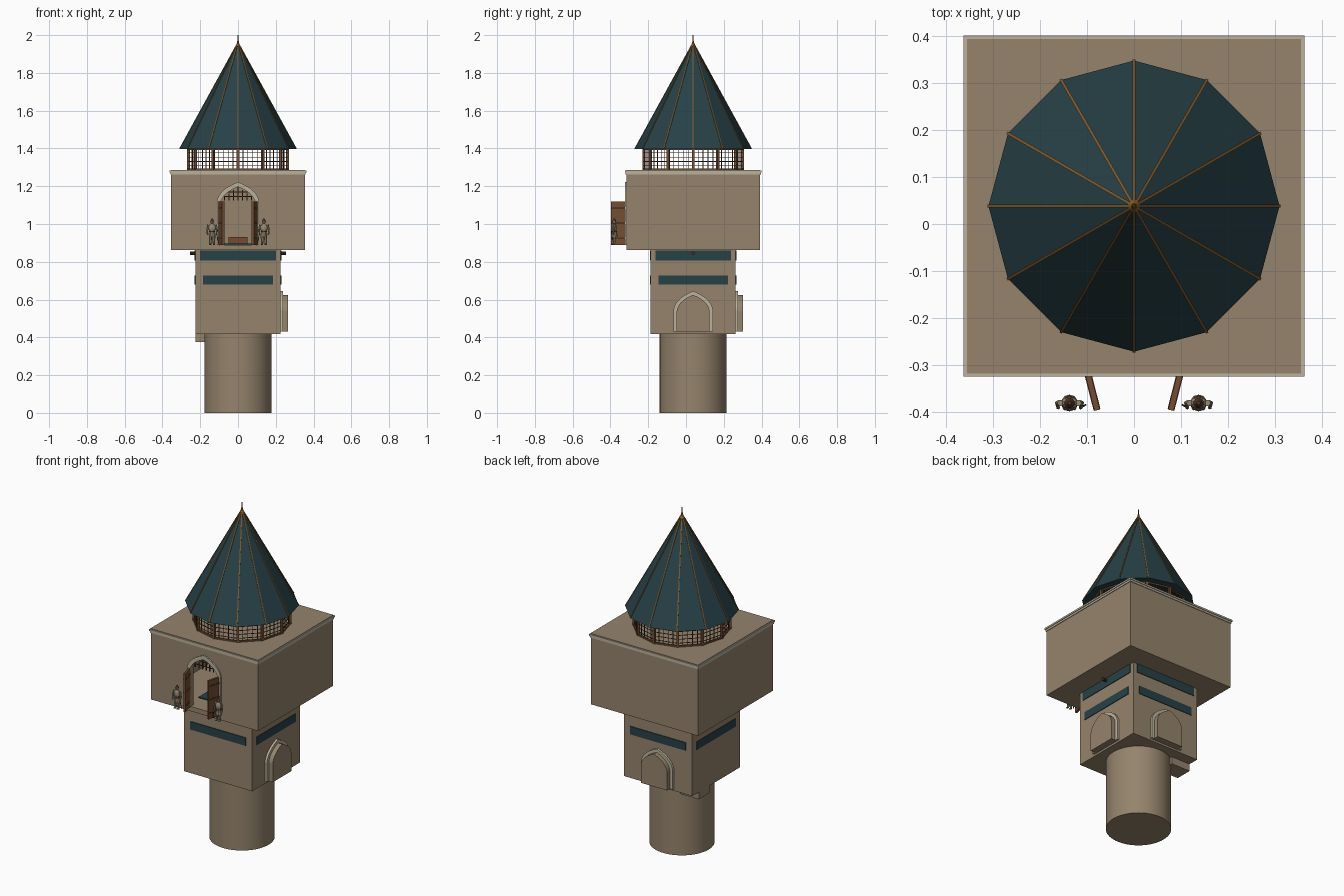
import bpy
import bmesh
from math import pi, cos, sin, atan2, hypot
from mathutils import Matrix, Vector

if "Cube" in bpy.data.objects:
    bpy.data.objects.remove(bpy.data.objects["Cube"], do_unlink=True)

CY = 0.038                                   # tower axis
AXIS = Matrix.Translation((0, CY, 0))


def material(name, rgb):
    m = bpy.data.materials.new(name)
    m.use_nodes = True
    m.diffuse_color = (*rgb, 1)
    bsdf = m.node_tree.nodes["Principled BSDF"]
    bsdf.inputs["Base Color"].default_value = (*rgb, 1)
    bsdf.inputs["Roughness"].default_value = 0.9
    return m


STONE = material("sandstone", (0.30, 0.23, 0.15))
TRIM = material("pale stone", (0.50, 0.45, 0.34))
TEAL = material("dark teal", (0.02, 0.053, 0.063))
WOOD = material("door wood", (0.17, 0.075, 0.032))
DARK = material("dark wood", (0.075, 0.036, 0.018))
GOLD = material("rib bronze", (0.22, 0.105, 0.028))
CLOTH = material("guard cloth", (0.31, 0.25, 0.17))


def finish(name, bm, mat):
    bmesh.ops.recalc_face_normals(bm, faces=bm.faces[:])
    mesh = bpy.data.meshes.new(name)
    bm.to_mesh(mesh)
    bm.free()
    mesh.materials.append(mat)
    ob = bpy.data.objects.new(name, mesh)
    bpy.context.collection.objects.link(ob)
    return ob


def add_box(bm, center, size, mat=Matrix()):
    m = mat @ Matrix.Translation(center) @ Matrix.Diagonal((*size, 1))
    bmesh.ops.create_cube(bm, size=1, matrix=m)


def add_rod(bm, a, b, r1, r2=None, sides=6):
    a, b = Vector(a), Vector(b)
    d = b - a
    m = Matrix.Translation((a + b) / 2) @ d.to_track_quat('Z', 'Y').to_matrix().to_4x4()
    bmesh.ops.create_cone(bm, cap_ends=True, segments=sides, radius1=r1,
                          radius2=r1 if r2 is None else r2, depth=d.length, matrix=m)


def add_ball(bm, center, size):
    m = Matrix.Translation(center) @ Matrix.Diagonal((*size, 1))
    bmesh.ops.create_uvsphere(bm, u_segments=10, v_segments=7, radius=1, matrix=m)


def box(name, x, y, z, mat):
    bm = bmesh.new()
    add_box(bm, [sum(v) / 2 for v in (x, y, z)], [v[1] - v[0] for v in (x, y, z)])
    return finish(name, bm, mat)


def square(name, half, z0, z1, mat):
    return box(name, (-half, half), (CY - half, CY + half), (z0, z1), mat)


def arch(w, base, spring, apex, steps=7):
    """Pointed arch outline, from left foot over the apex to right foot."""
    left = [(-w, base)]
    rise = apex - spring
    for i in range(steps + 1):
        t = i / steps
        c = 2 * t * (1 - t)
        left.append((-w * ((1 - t) ** 2 + 0.92 * c),
                     spring + rise * (0.62 * c + t * t)))
    return left + [(-x, z) for x, z in reversed(left[:-1])]


def wall_prism(name, outline, inner, outer, mat, turn=0):
    """Extrude an outline outward from the front wall, turned about the axis."""
    bm = bmesh.new()
    f = bm.faces.new([bm.verts.new((x, -inner, z)) for x, z in outline])
    r = bmesh.ops.extrude_face_region(bm, geom=[f])
    verts = [v for v in r["geom"] if isinstance(v, bmesh.types.BMVert)]
    bmesh.ops.translate(bm, verts=verts, vec=(0, inner - outer, 0))
    bm.transform(AXIS @ Matrix.Rotation(turn * pi / 2, 4, 'Z'))
    return finish(name, bm, mat)


# Round base and square shaft
bm = bmesh.new()
add_rod(bm, (0, CY, 0), (0, CY, 0.42), 0.177, sides=64)
for f in bm.faces:
    f.smooth = len(f.verts) == 4
finish("round_base", bm, STONE)
square("shaft", 0.225, 0.418, 0.864, STONE)
box("side_corbel", (-0.225, -0.1), (0.10, 0.20), (0.375, 0.42), STONE)

# Tile bands on all four shaft walls
for k in range(4):
    for name, half, z0, z1 in (("upper", 0.2, 0.808, 0.86), ("lower", 0.184, 0.68, 0.728)):
        band = [(-half, z0), (half, z0), (half, z1), (-half, z1)]
        wall_prism(f"{name}_tile_band_{k}", band, 0.224, 0.229, TEAL, k)

# Arched niches on the left and back walls
for k, side in ((1, "left"), (2, "back")):
    outer = arch(0.105, 0.43, 0.545, 0.645)
    inner = arch(0.087, 0.43, 0.54, 0.625)
    wall_prism(f"{side}_niche_trim", outer + inner[::-1], 0.224, 0.238, TRIM, k)
    wall_prism(f"{side}_niche_panel", inner, 0.224, 0.265, STONE, k)

# Cross beam through the shaft
bm = bmesh.new()
add_rod(bm, (-0.253, CY, 0.845), (0.253, CY, 0.845), 0.009, sides=10)
finish("cross_beam", bm, DARK)

# Upper hall with a hollow room and an arched doorway
hall = square("upper_hall", 0.354, 0.862, 1.264, STONE)
room = square("room_cutter", 0.325, 0.89, 1.24, STONE)
door_hole = wall_prism("doorway_cutter", arch(0.092, 0.89, 1.11, 1.197), 0.3, 0.4, STONE)
for cutter in (room, door_hole):
    cutter.hide_render = True
    cutter.hide_set(True)
    cutter.display_type = 'WIRE'
    mod = hall.modifiers.new(cutter.name, 'BOOLEAN')
    mod.operation = 'DIFFERENCE'
    mod.solver = 'EXACT'
    mod.object = cutter
square("cornice_lower", 0.358, 1.262, 1.273, TRIM)
square("cornice_upper", 0.362, 1.273, 1.283, TRIM)
square("deck", 0.355, 1.27, 1.286, STONE)

# Door surround and portcullis
surround = arch(0.112, 0.89, 1.12, 1.222)
opening = arch(0.092, 0.89, 1.11, 1.197)
wall_prism("door_surround", surround + opening[::-1], 0.353, 0.362, TRIM)
bm = bmesh.new()
for i in range(-3, 4):
    x = i * 0.024
    top = 1.197 - abs(x) * 0.75
    add_box(bm, (x, -0.30, (1.125 + top) / 2), (0.005, 0.005, top - 1.125))
for z in (1.145, 1.17):
    add_box(bm, (0, -0.30, z), (0.15, 0.004, 0.004))
finish("portcullis", bm, DARK)

# Open door leaves with straps
for s, side in ((1, "left"), (-1, "right")):
    turn = Matrix.Translation((s * 0.1, -0.322, 0)) @ Matrix.Rotation(-s * 0.25, 4, 'Z')
    leaf, straps = bmesh.new(), bmesh.new()
    add_box(leaf, (-s * 0.003, -0.038, 1.005), (0.012, 0.077, 0.23), turn)
    for z in (0.925, 1.005, 1.085):
        add_box(straps, (-s * 0.003, -0.038, z), (0.015, 0.074, 0.009), turn)
    finish(f"{side}_door_leaf", leaf, WOOD)
    finish(f"{side}_door_straps", straps, DARK)

# Room furnishings
box("rug", (-0.12, 0.12), (-0.2, 0.2), (0.89, 0.896), TEAL)
box("table", (-0.05, 0.05), (0.0, 0.08), (0.89, 0.93), WOOD)

# Pair of guards beside the door
for s, side in ((1, "left"), (-1, "right")):
    cx, cy, z = s * 0.137, -0.38, 0.89
    body, gear = bmesh.new(), bmesh.new()
    for d in (-1, 1):
        add_rod(body, (cx + d * 0.010, cy, z), (cx + d * 0.008, cy, z + 0.06), 0.006, 0.009)
        add_ball(body, (cx + d * 0.010, cy - 0.005, z + 0.004), (0.006, 0.011, 0.004))
        add_rod(body, (cx + d * 0.019, cy, z + 0.105), (cx + d * 0.026, cy, z + 0.077), 0.007, 0.005)
        add_rod(body, (cx + d * 0.026, cy, z + 0.077), (cx + d * 0.024, cy - 0.01, z + 0.052), 0.005, 0.004)
    add_rod(body, (cx, cy, z + 0.04), (cx, cy, z + 0.075), 0.018, 0.013, 10)
    add_ball(body, (cx, cy, z + 0.09), (0.020, 0.013, 0.024))
    add_ball(body, (cx, cy, z + 0.122), (0.009, 0.010, 0.012))
    add_rod(gear, (cx, cy, z + 0.124), (cx, cy, z + 0.139), 0.011, 0.004, 10)
    add_rod(gear, (cx, cy, z + 0.068), (cx, cy, z + 0.073), 0.016, sides=10)
    add_rod(gear, (cx - s * 0.024, cy - 0.01, z + 0.06), (cx - s * 0.034, cy - 0.004, z + 0.01), 0.002)
    finish(f"{side}_guard", body, CLOTH)
    finish(f"{side}_guard_gear", gear, DARK)

# Twelve-sided lantern: posts, rails and lattice
N, R, Z0, Z1 = 12, 0.262, 1.285, 1.4
posts, lattice = bmesh.new(), bmesh.new()
width, apothem = 2 * R * sin(pi / N), R * cos(pi / N)
for k in range(N):
    corner = AXIS @ Matrix.Rotation(k * 2 * pi / N, 4, 'Z')
    add_box(posts, (R, 0, (Z0 + Z1) / 2), (0.014, 0.014, Z1 - Z0), corner)
    panel = AXIS @ Matrix.Rotation((k + 0.5) * 2 * pi / N, 4, 'Z')
    for z in (Z0 + 0.005, Z1 - 0.005):
        add_box(posts, (apothem, 0, z), (0.010, width, 0.009), panel)
    for i in range(1, 5):
        add_box(lattice, (apothem, (i / 5 - 0.5) * width, (Z0 + Z1) / 2), (0.003, 0.003, Z1 - Z0), panel)
    for i in range(1, 5):
        add_box(lattice, (apothem, 0, Z0 + i * (Z1 - Z0) / 5), (0.003, width, 0.003), panel)
finish("lantern_posts", posts, WOOD)
finish("lantern_lattice", lattice, DARK)

# Pyramidal roof with ribs and finial
RR, EAVE, TOP = 0.309, 1.398, 1.962
roof, ribs = bmesh.new(), bmesh.new()
bmesh.ops.create_cone(roof, cap_ends=True, segments=N, radius1=RR, radius2=0, depth=TOP - EAVE,
                      matrix=Matrix.Translation((0, CY, (EAVE + TOP) / 2)) @ Matrix.Rotation(pi / 2, 4, 'Z'))
finish("roof", roof, TEAL)
length, slope = hypot(RR, TOP - EAVE), atan2(TOP - EAVE, RR)
for k in range(N):
    m = (AXIS @ Matrix.Rotation(k * 2 * pi / N, 4, 'Z') @ Matrix.Translation((RR / 2, 0, (EAVE + TOP) / 2))
         @ Matrix.Rotation(slope, 4, 'Y'))
    add_box(ribs, (0, 0, 0), (length, 0.006, 0.005), m)
add_rod(ribs, (0, CY, TOP - 0.02), (0, CY, TOP + 0.008), 0.008, 0.004, 8)
finish("roof_ribs", ribs, GOLD)
bm = bmesh.new()
add_rod(bm, (0, CY, TOP), (0, CY, 2.0), 0.003, sides=8)
finish("finial", bm, DARK)
